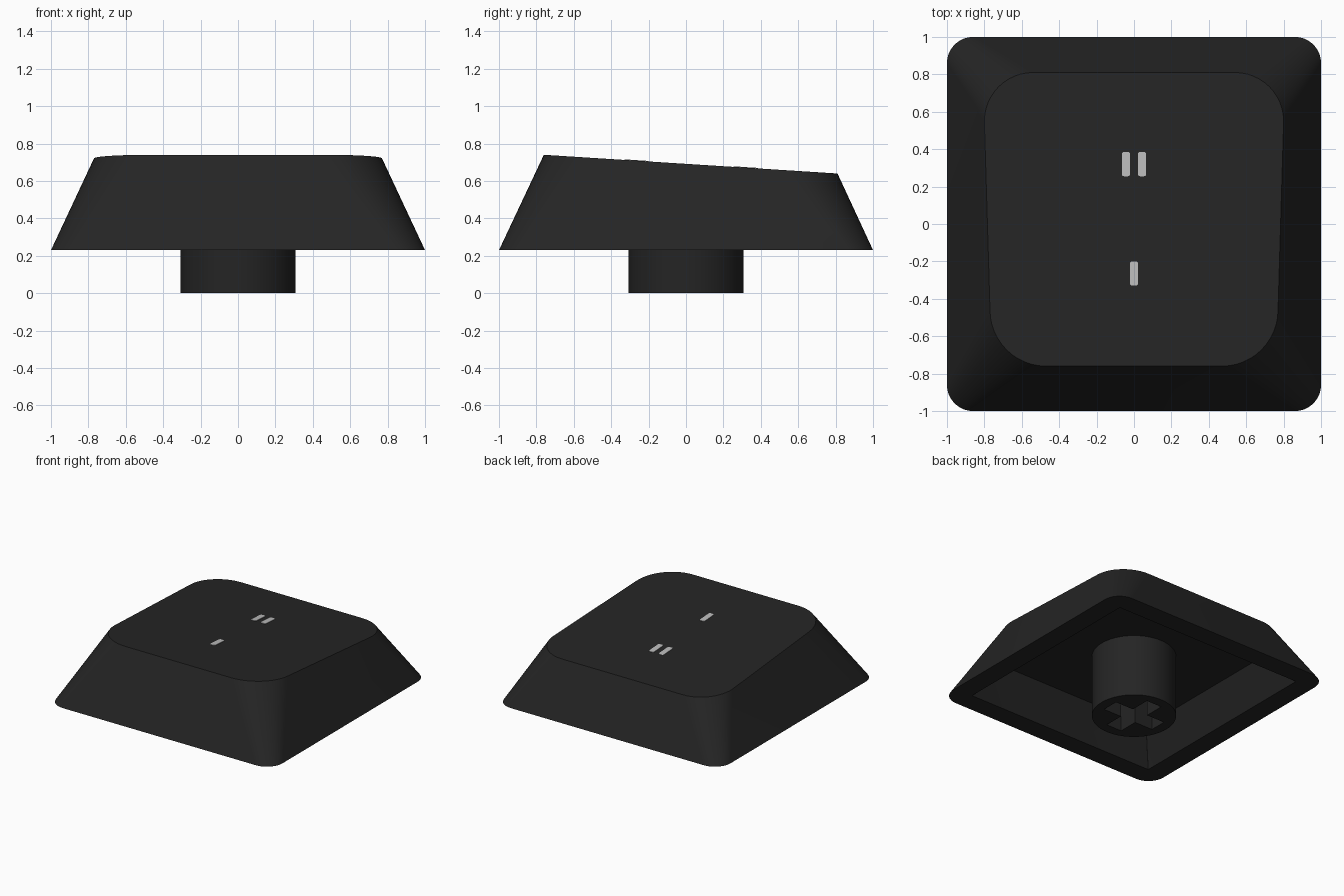
import bpy, bmesh, math

if "Cube" in bpy.data.objects:
    bpy.data.objects.remove(bpy.data.objects["Cube"])


def material(name, value):
    m = bpy.data.materials.new(name)
    m.diffuse_color = (value, value, value, 1)
    m.use_nodes = True
    m.node_tree.nodes["Principled BSDF"].inputs["Base Color"].default_value = m.diffuse_color
    return m


black = material("charcoal plastic", 0.018)
white = material("pale grey legend", 0.50)


def finish(name, bm, mat, angle=35):
    """Turn a bmesh into a named, shaded object."""
    bmesh.ops.recalc_face_normals(bm, faces=bm.faces[:])
    mesh = bpy.data.meshes.new(name)
    bm.to_mesh(mesh)
    bm.free()
    mesh.materials.append(mat)
    ob = bpy.data.objects.new(name, mesh)
    bpy.context.collection.objects.link(ob)
    bpy.ops.object.select_all(action='DESELECT')
    ob.select_set(True)
    bpy.context.view_layer.objects.active = ob
    bpy.ops.object.shade_smooth_by_angle(angle=math.radians(angle))
    return ob


def rounded(corners, steps=12):
    """Outline from four corner arcs (cx, cy, r), back right first, counter-clockwise."""
    pts = []
    for q, (cx, cy, r) in enumerate(corners):
        for i in range(steps + 1):
            a = math.pi / 2 * (q + i / steps)
            pts.append((cx + r * math.cos(a), cy + r * math.sin(a)))
    return pts


def box_outline(w, d, r, steps=12):
    x, y = w - r, d - r
    return rounded([(x, y, r), (-x, y, r), (-x, -y, r), (x, -y, r)], steps)


def top_z(y):
    """Height of the sloping top surface."""
    return 0.74 - 0.10 * (y + 0.76) / 1.57


def add_ring(bm, pts, height):
    return [bm.verts.new((x, y, height(y) if callable(height) else height)) for x, y in pts]


def bridge(bm, a, b):
    n = len(a)
    for i in range(n):
        j = (i + 1) % n
        bm.faces.new((a[i], a[j], b[j], b[i]))


def loft(levels):
    """Closed skin through a list of (outline, height)."""
    bm = bmesh.new()
    rings = [add_ring(bm, p, h) for p, h in levels]
    for a, b in zip(rings, rings[1:]):
        bridge(bm, a, b)
    bm.faces.new(rings[0])
    bm.faces.new(rings[-1])
    return bm


# Hollow cap: sloping top, flared skirt, flat rim, tapered cavity and ceiling
top = rounded([(0.54, 0.55, 0.26), (-0.54, 0.55, 0.26),
               (-0.47, -0.46, 0.30), (0.47, -0.46, 0.30)])
finish("keycap_shell", loft([
    (top, top_z),
    (box_outline(1.0, 1.0, 0.14), 0.23),
    (box_outline(0.84, 0.84, 0.004), 0.23),
    (box_outline(0.72, 0.72, 0.004), 0.50)]), black)

# Mounting stem: round post with a cross-shaped socket in its lower end
bm = bmesh.new()
n, radius = 64, 0.308
circle = [(radius * math.cos(2 * math.pi * i / n), radius * math.sin(2 * math.pi * i / n))
          for i in range(n)]
a, b = 0.228, 0.068
cross = []
for q in range(4):
    c, s = round(math.cos(q * math.pi / 2)), round(math.sin(q * math.pi / 2))
    cross += [(x * c - y * s, x * s + y * c) for x, y in ((a, -b), (a, b), (b, b))]
low, high = add_ring(bm, circle, 0.0), add_ring(bm, circle, 0.505)
mouth, floor = add_ring(bm, cross, 0.0), add_ring(bm, cross, 0.42)
bridge(bm, low, high)
bridge(bm, mouth, floor)
bm.faces.new(floor)
bm.faces.new(high)
rim = [bm.edges.get((r[i], r[(i + 1) % len(r)])) for r in (low, mouth) for i in range(len(r))]
bmesh.ops.triangle_fill(bm, edges=rim, use_beauty=True)
finish("mounting_stem", bm, black)

# Legend strokes: thin plates lying on the sloping top
strokes = {"upper_left_stroke": (-0.043, 0.32), "upper_right_stroke": (0.043, 0.32),
           "lower_stroke": (0.0, -0.265)}
for name, (cx, cy) in strokes.items():
    pts = [(x + cx, y + cy) for x, y in box_outline(0.022, 0.065, 0.012, 4)]
    finish(name, loft([(pts, lambda y: top_z(y) - 0.002),
                       (pts, lambda y: top_z(y) + 0.003)]), white)
